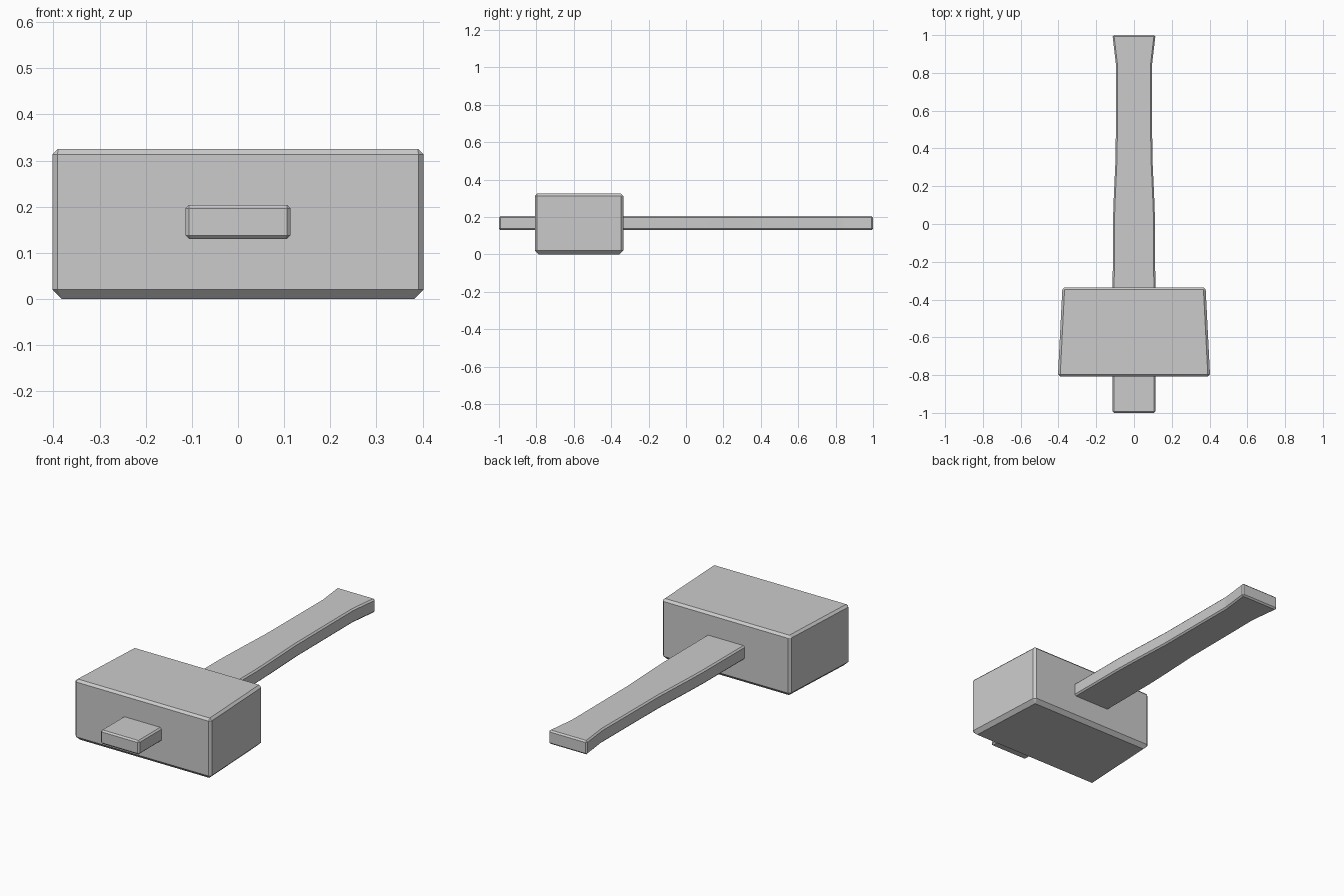
import bpy
import bmesh

cube = bpy.data.objects.get("Cube")
if cube:
    bpy.data.objects.remove(cube, do_unlink=True)

# One plain grey for the whole mallet
grey = bpy.data.materials.new("plain_grey")
grey.use_nodes = True
colour = (0.6, 0.6, 0.6, 1)
grey.diffuse_color = colour
grey.node_tree.nodes["Principled BSDF"].inputs["Base Color"].default_value = colour


def plank(name, stations, bottom, top, bevel, bottom_bevel):
    """Symmetrical plank from (y, half width) stations, with chamfered edges."""
    bm = bmesh.new()
    outline = [(w, y) for y, w in stations] + [(-w, y) for y, w in reversed(stations)]
    base = bm.faces.new([bm.verts.new((x, y, bottom)) for x, y in outline])
    raised = bmesh.ops.extrude_face_region(bm, geom=[base], use_keep_orig=True)
    for item in raised["geom"]:
        if isinstance(item, bmesh.types.BMVert):
            item.co.z = top
    bmesh.ops.recalc_face_normals(bm, faces=bm.faces[:])

    # Chamfer sharp edges only, with a separate width around the underside
    weight = bm.edges.layers.float.new("bevel_weight_edge")
    widest = max(bevel, bottom_bevel)
    for edge in bm.edges:
        if edge.calc_face_angle(0) > 0.5:
            under = all(v.co.z == edge.verts[0].co.z < (bottom + top) / 2 for v in edge.verts)
            edge[weight] = (bottom_bevel if under else bevel) / widest

    mesh = bpy.data.meshes.new(name)
    bm.to_mesh(mesh)
    bm.free()
    mesh.materials.append(grey)
    obj = bpy.data.objects.new(name, mesh)
    bpy.context.collection.objects.link(obj)
    mod = obj.modifiers.new("chamfer", "BEVEL")
    mod.limit_method = "WEIGHT"
    mod.width = widest
    mod.segments = 1
    return obj


# Tapered block head, wider at the front
plank("mallet_head", [(-0.808, 0.403), (-0.335, 0.379)], 0, 0.325, 0.012, 0.02)

# Handle through the head, slimmed along the grip and flared at the end
plank("handle",
      [(-1, 0.114), (0, 0.112), (0.12, 0.108), (0.36, 0.097),
       (0.84, 0.095), (1, 0.114)],
      0.13, 0.204, 0.008, 0.008)
